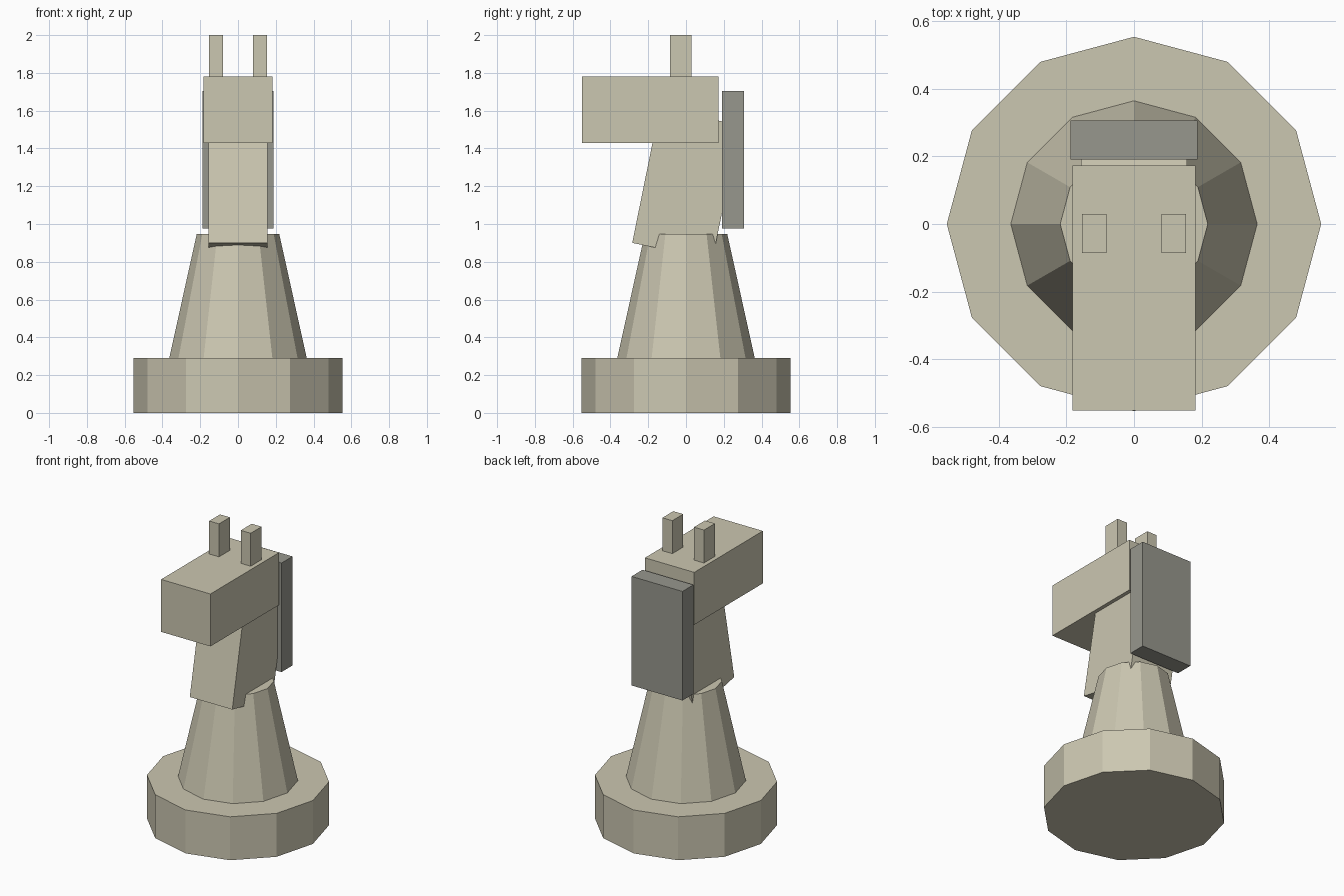
import bpy
import math

cube = bpy.data.objects.get("Cube")
if cube:
    bpy.data.objects.remove(cube, do_unlink=True)


def make_material(name, color):
    mat = bpy.data.materials.new(name)
    mat.use_nodes = True
    mat.diffuse_color = color
    mat.node_tree.nodes["Principled BSDF"].inputs["Base Color"].default_value = color
    return mat


cream = make_material("warm cream", (0.60, 0.57, 0.44, 1))
grey = make_material("stone grey", (0.31, 0.31, 0.27, 1))


def finish(name, mat):
    obj = bpy.context.object
    obj.name = obj.data.name = name
    obj.data.materials.append(mat)
    return obj


def add_round(name, r_bottom, r_top, z_low, z_high, mat):
    """Twelve-sided tapered drum between two heights."""
    bpy.ops.mesh.primitive_cone_add(
        vertices=12, radius1=r_bottom, radius2=r_top,
        depth=z_high - z_low, location=(0, 0, (z_low + z_high) / 2))
    return finish(name, mat)


def add_box(name, size, center, mat, tilt=0):
    bpy.ops.mesh.primitive_cube_add(size=1, location=center)
    obj = finish(name, mat)
    for v in obj.data.vertices:
        v.co = [c * s for c, s in zip(v.co, size)]
    obj.rotation_euler.x = tilt
    return obj


# Round foot and tapered body
add_round("base", 0.553, 0.553, 0, 0.29, cream)
add_round("body", 0.364, 0.218, 0.29, 0.948, cream)

# Neck leaning backwards
add_box("neck", (0.314, 0.434, 0.725), (0, 0, 1.212), cream, math.radians(-11.46))

# Head with its muzzle pointing forwards
add_box("head", (0.364, 0.724, 0.35), (0, -0.189, 1.605), cream)

# Mane slab behind the neck
add_box("mane", (0.376, 0.116, 0.728), (0, 0.248, 1.341), grey)

# Pair of ears
for side, x in (("left", 0.117), ("right", -0.117)):
    add_box(side + "_ear", (0.073, 0.115, 0.29), (x, -0.028, 1.855), cream)
